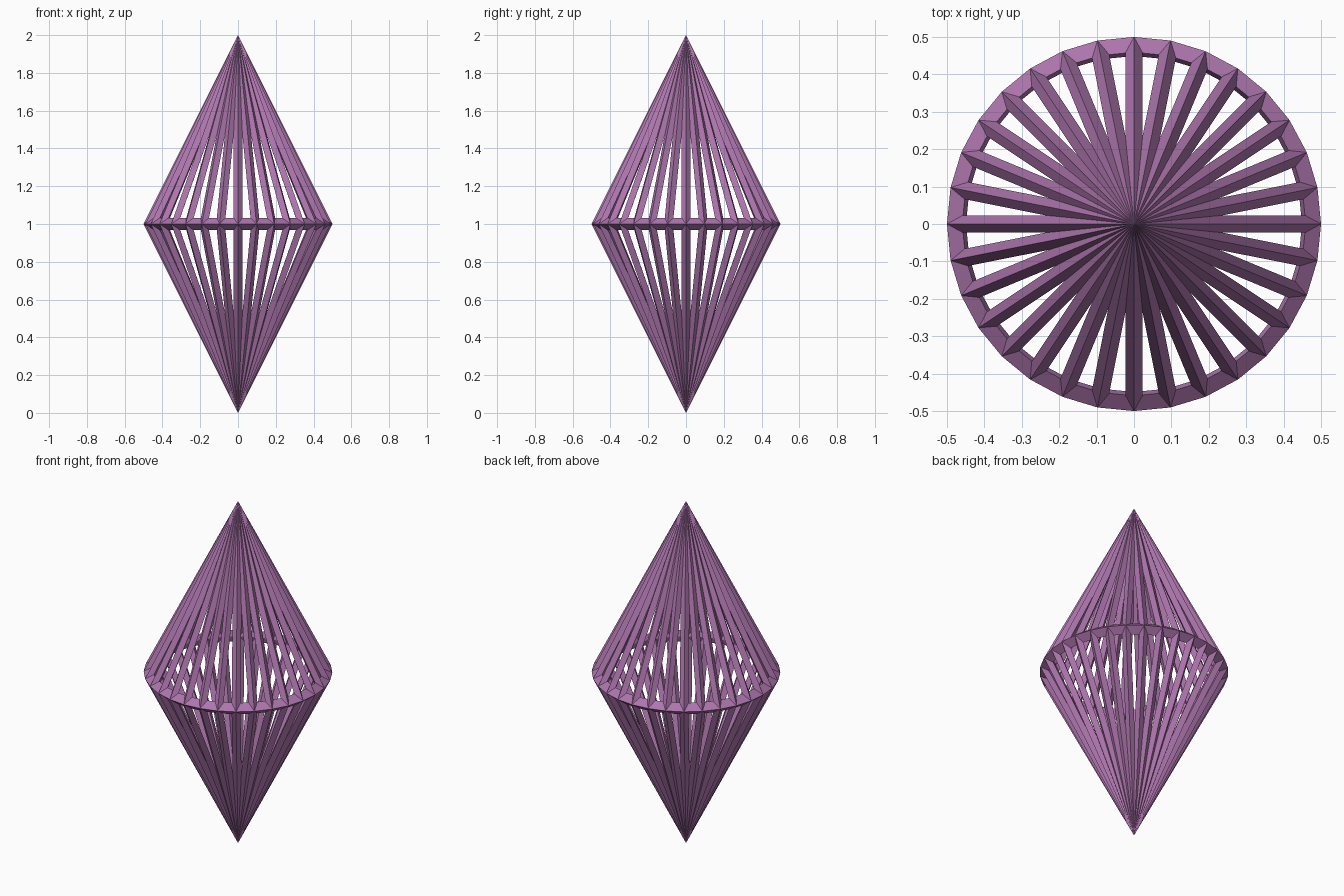
import bpy
import bmesh
from math import cos, sin, tan, pi
from mathutils import Vector

cube = bpy.data.objects.get("Cube")
if cube:
    bpy.data.objects.remove(cube, do_unlink=True)

SIDES = 32
HALF = pi / SIDES          # half the angle of one sector
BAR = 0.0235               # half width of each bar
RING_R, RING_Z = 0.457, 0.033   # inner corner of the waist ring
SLOPE = 2 / cos(HALF)

mauve = bpy.data.materials.new("mauve")
mauve.use_nodes = True
colour = (0.42, 0.18, 0.42, 1)
mauve.diffuse_color = colour
mauve.node_tree.nodes["Principled BSDF"].inputs["Base Color"].default_value = colour


def polar(radius, angle, z):
    return Vector((radius * cos(angle), radius * sin(angle), 1 + z))


def window_corners(mid, sign):
    """Corners of the triangular opening in one sector."""
    side = Vector((-sin(mid), cos(mid), 0)) * (RING_R * tan(HALF) - BAR)
    base = polar(RING_R, mid, sign * RING_Z)
    tip_r = BAR / tan(HALF)
    tip = polar(tip_r, mid, sign * (RING_Z + (RING_R - tip_r) * SLOPE))
    return [base - side, base + side, tip]


bm = bmesh.new()
for sign in (1, -1):
    for i in range(SIDES):
        mid = (2 * i + 1) * HALF
        window = window_corners(mid, sign)
        # outer and inner ridges of the bars and ring around the opening
        for radius, apex in ((0.5, 1.0), (0.449, 0.909)):
            ridge = [polar(radius, mid - HALF, 0), polar(radius, mid + HALF, 0),
                     polar(0, 0, sign * apex)]
            for a, b in ((0, 1), (1, 2), (2, 0)):
                corners = [ridge[a], ridge[b], window[b], window[a]]
                if (radius == 0.5) != (sign == 1):
                    corners.reverse()
                bm.faces.new([bm.verts.new(c) for c in corners])
bmesh.ops.remove_doubles(bm, verts=bm.verts[:], dist=0.0001)

mesh = bpy.data.meshes.new("double_cone_cage")
bm.to_mesh(mesh)
bm.free()
mesh.materials.append(mauve)
cage = bpy.data.objects.new("double_cone_cage", mesh)
bpy.context.collection.objects.link(cage)
